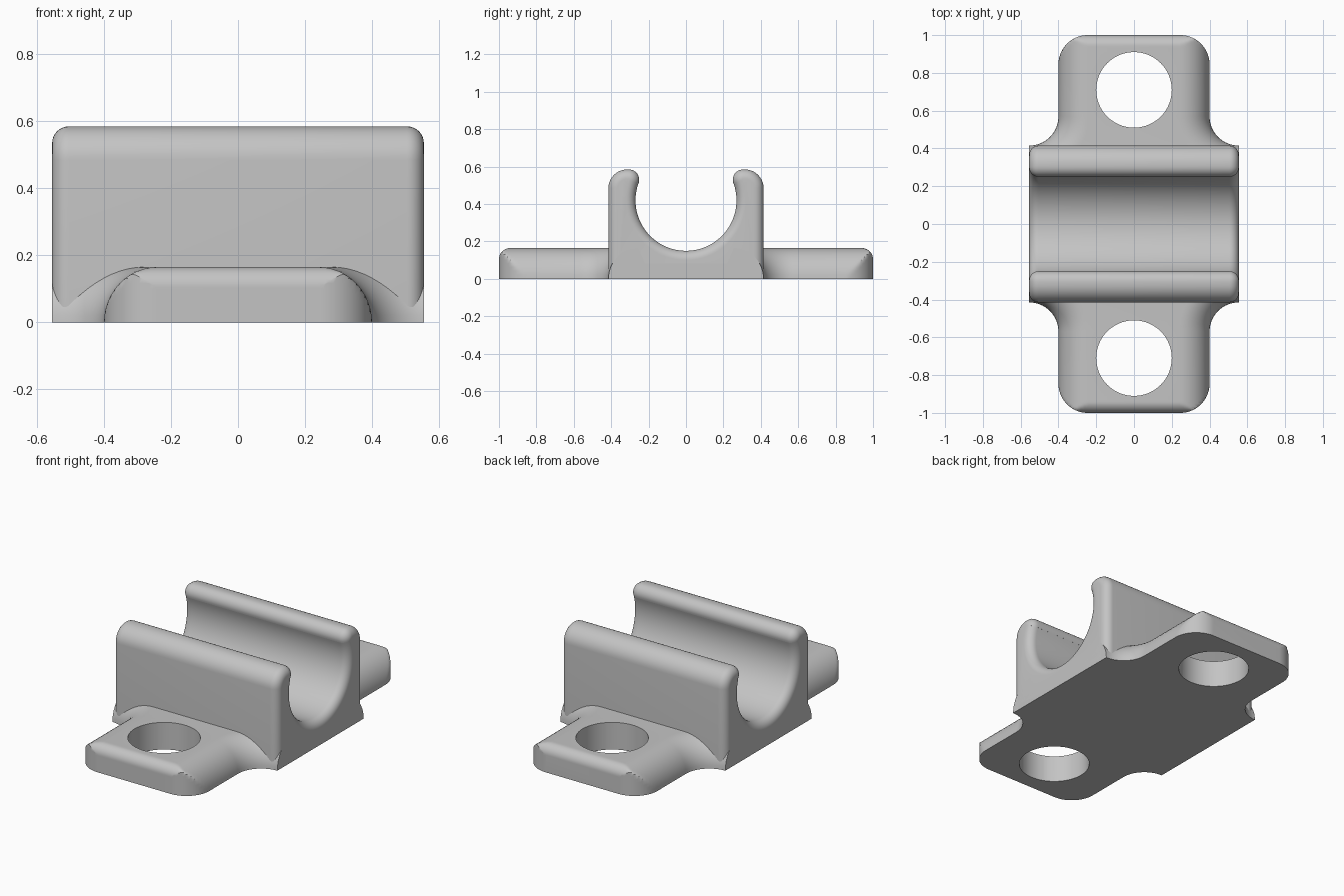
import bpy, bmesh, math
from math import sin, cos, pi, radians

if "Cube" in bpy.data.objects:
    bpy.data.objects.remove(bpy.data.objects["Cube"])

HX, HY = 0.555, 0.415          # half size of the cradle block
TAB, R = 0.40, 0.155           # tab half width, plan flare radius
H, EDGE, END = 0.165, 0.16, 0.06   # plate height, side rounding, end rounding

grey = bpy.data.materials.new("light_grey")
grey.diffuse_color = (0.55, 0.55, 0.55, 1)
grey.use_nodes = True
grey.node_tree.nodes["Principled BSDF"].inputs["Base Color"].default_value = grey.diffuse_color


def loft(name, rings):
    """Skin closed rings of equal length and cap both ends."""
    bm = bmesh.new()
    vs = [[bm.verts.new(p) for p in ring] for ring in rings]
    n = len(vs[0])
    for a, b in zip(vs, vs[1:]):
        for i in range(n):
            j = (i + 1) % n
            bm.faces.new((a[i], a[j], b[j], b[i]))
    bm.faces.new(vs[0])
    bm.faces.new(vs[-1][::-1])
    bmesh.ops.remove_doubles(bm, verts=bm.verts, dist=1e-5)
    bmesh.ops.recalc_face_normals(bm, faces=bm.faces)
    me = bpy.data.meshes.new(name)
    bm.to_mesh(me)
    bm.free()
    ob = bpy.data.objects.new(name, me)
    bpy.context.collection.objects.link(ob)
    me.materials.append(grey)
    return ob


def smooth(ob):
    bpy.ops.object.select_all(action='DESELECT')
    ob.select_set(True)
    bpy.context.view_layer.objects.active = ob
    bpy.ops.object.shade_smooth_by_angle(angle=radians(30))


def arc(cy, cz, r, a0, a1, n):
    return [(cy + r * cos(a0 + (a1 - a0) * i / n), cz + r * sin(a0 + (a1 - a0) * i / n))
            for i in range(n + 1)]


# Mounting plate: rounded side section swept along the flared outline
def plate_ring(x, y, nx, ny, scale=1.0):
    right = []
    for i in range(13):
        a = pi / 2 * i / 12
        t = EDGE * (1 - cos(a))
        px, py, pz = x + nx * t, y + ny * t, H * sin(a) * scale
        if py > 1 - R:                       # rounded plan corner
            px = min(px, TAB - R + math.sqrt(max(0, R * R - (py - 1 + R) ** 2)))
        if py > 1 - END:                     # rounded top end edge
            pz = min(pz, H - END + math.sqrt(max(0, END ** 2 - (py - 1 + END) ** 2)))
        right.append((px, py, pz))
    return right + [(-px, py, pz) for px, py, pz in reversed(right)]


half = [plate_ring(HX, 0.22, 0, 0, 0.5)]
for i in range(17):                          # concave flare
    a = -pi / 2 - pi / 2 * i / 16
    half.append(plate_ring(HX + R * cos(a), HY + R + R * sin(a), cos(a), sin(a)))
for i in range(25):                          # straight tab to rounded end
    half.append(plate_ring(TAB, 1 - R + R * sin(pi / 2 * i / 24), -1, 0))
back = [[(x, -y, z) for x, y, z in ring] for ring in reversed(half)]
# the low middle ring is flattened to one section under the groove
plate = loft("mounting_plate", back + half)

# Screw holes
for k, s in enumerate((1, -1)):
    cutter = loft("hole_cutter", [[(0.2 * cos(2 * pi * i / 64), 0.71 * s + 0.2 * sin(2 * pi * i / 64), z)
                                   for i in range(64)] for z in (-0.1, 0.3)])
    mod = plate.modifiers.new("screw_hole", 'BOOLEAN')
    mod.object, mod.operation, mod.solver = cutter, 'DIFFERENCE', 'EXACT'
    bpy.context.view_layer.objects.active = plate
    bpy.ops.object.modifier_apply(modifier=mod.name)
    bpy.data.objects.remove(cutter)
smooth(plate)


# Cradle: open clip profile, inset by d for the rounded ends
def cradle_profile(d):
    tip = math.atan2(0.11, 0.305)
    side = [(HY - d, 0.0)]
    side += arc(0.315, 0.485, 0.10 - d, 0, pi / 2, 10)
    side += arc(0.305, 0.53, 0.055 - d, pi / 2, pi + tip, 10)
    side += arc(0, 0.42, 0.27 + d, tip, -pi / 2, 28)
    return side + [(-y, z) for y, z in reversed(side[:-1])]


FIL = 0.05
ends = []
for i in range(9):
    a = pi / 2 * i / 8
    ends.append((HX - FIL + FIL * sin(a), FIL * (1 - cos(a))))
sections = [(-x, d) for x, d in reversed(ends)] + ends
cradle = loft("cradle", [[(x, y, z) for y, z in cradle_profile(d)] for x, d in sections])
smooth(cradle)
